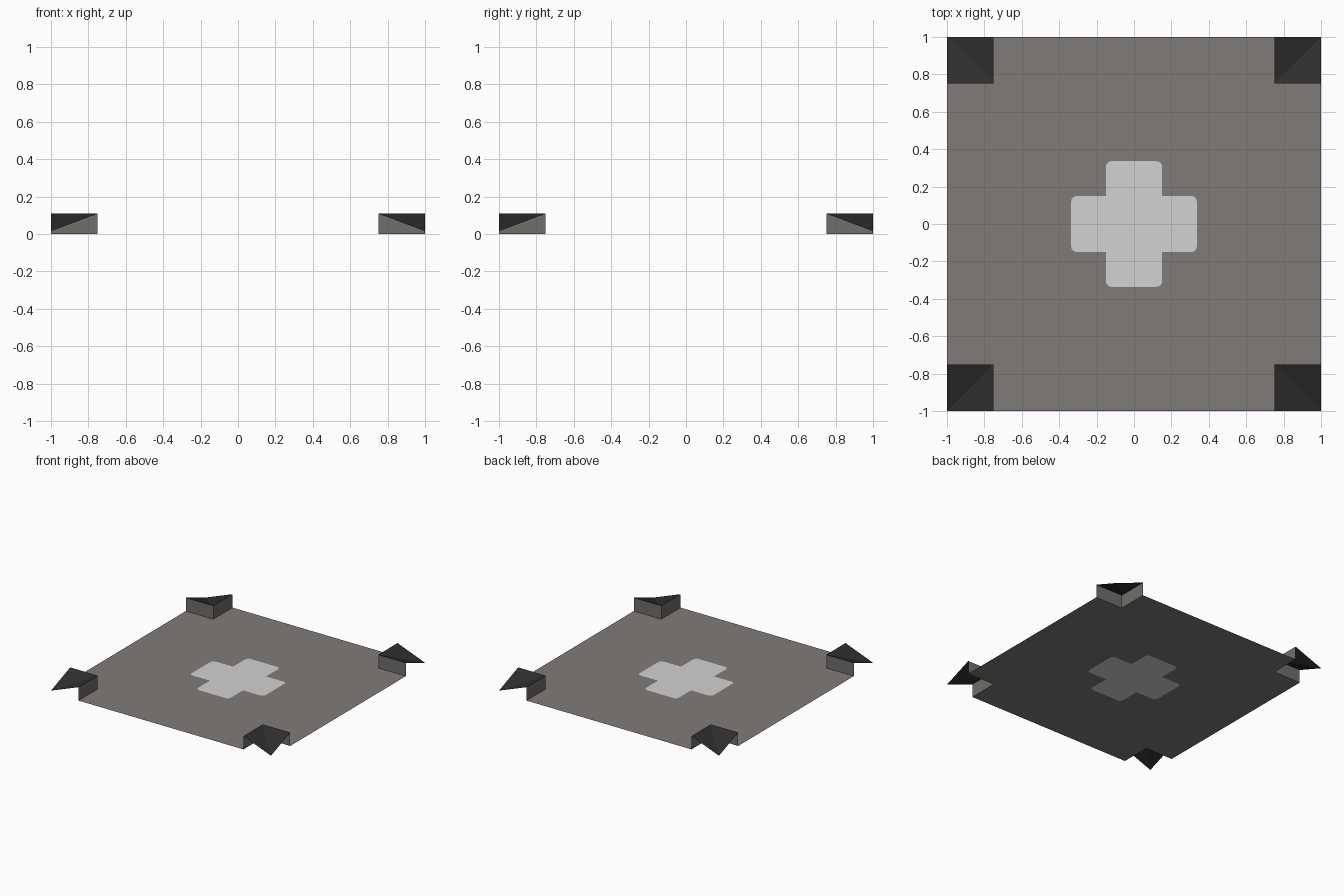
import bpy, bmesh, math

if "Cube" in bpy.data.objects:
    bpy.data.objects.remove(bpy.data.objects["Cube"])

H, TIP, N = 0.11, 0.015, 0.75   # corner height, drooping tip height, notch line


def material(name, srgb):
    m = bpy.data.materials.new(name)
    m.diffuse_color = [((c / 255 + 0.055) / 1.055) ** 2.4 for c in srgb] + [1]
    m.use_nodes = True
    m.node_tree.nodes["Principled BSDF"].inputs["Base Color"].default_value = m.diffuse_color
    return m


FLOOR = material("warm grey", (128, 123, 121))
CROSS = material("light grey", (210, 210, 210))
WALL = material("mid grey", (112, 110, 107))
ROOF = material("charcoal", (46, 46, 46))


def make(name, bm, mat):
    me = bpy.data.meshes.new(name)
    bm.to_mesh(me)
    bm.free()
    me.materials.append(mat)
    bpy.context.collection.objects.link(bpy.data.objects.new(name, me))


def quarter_turns(points):
    return [p for k in range(4) for p in
            [((x, y), (-y, x), (-x, -y), (y, -x))[k] for x, y in points]]


def loop(bm, pts):
    vs = [bm.verts.new((x, y, 0)) for x, y in pts]
    return vs, [bm.edges.new((vs[i - 1], vs[i])) for i in range(len(vs))]


# Cross outline: one arm with rounded tip corners, turned four times
W, L, R = 0.15, 0.336, 0.03
arm = [(W, -W)]
for cy, start in ((-W + R, -90), (W - R, 0)):
    for i in range(5):
        a = math.radians(start + i * 22.5)
        arm.append((L - R + R * math.cos(a), cy + R * math.sin(a)))
cross = quarter_turns(arm)

bm = bmesh.new()
bm.faces.new(loop(bm, cross)[0])
make("centre_cross", bm, CROSS)

# Floor sheet with notched corners and an opening for the cross
bm = bmesh.new()
edges = loop(bm, quarter_turns([(N, -N), (1, -N), (1, N)]))[1] + loop(bm, cross)[1]
bmesh.ops.triangle_fill(bm, edges=edges, use_beauty=True, normal=(0, 0, 1))
for f in bm.faces:
    if f.normal.z < 0:
        f.normal_flip()
make("floor", bm, FLOOR)

# Corner pieces: two notch walls and a folded cap with a drooping tip
for sx, sy, name in ((1, 1, "back_right"), (-1, 1, "back_left"),
                     (-1, -1, "front_left"), (1, -1, "front_right")):
    def add(bm, pts, flip):
        vs = [bm.verts.new((x * sx, y * sy, z)) for x, y, z in pts]
        bm.faces.new(vs[::-1] if flip else vs)

    flip = sx * sy < 0
    bm = bmesh.new()
    add(bm, [(N, N, 0), (N, 1, 0), (N, 1, H), (N, N, H)], flip)
    add(bm, [(1, N, 0), (N, N, 0), (N, N, H), (1, N, H)], flip)
    make(name + "_notch_walls", bm, WALL)
    bm = bmesh.new()
    add(bm, [(N, N, H), (1, N, H), (1, 1, TIP)], flip)
    add(bm, [(N, N, H), (1, 1, TIP), (N, 1, H)], flip)
    make(name + "_corner_cap", bm, ROOF)
